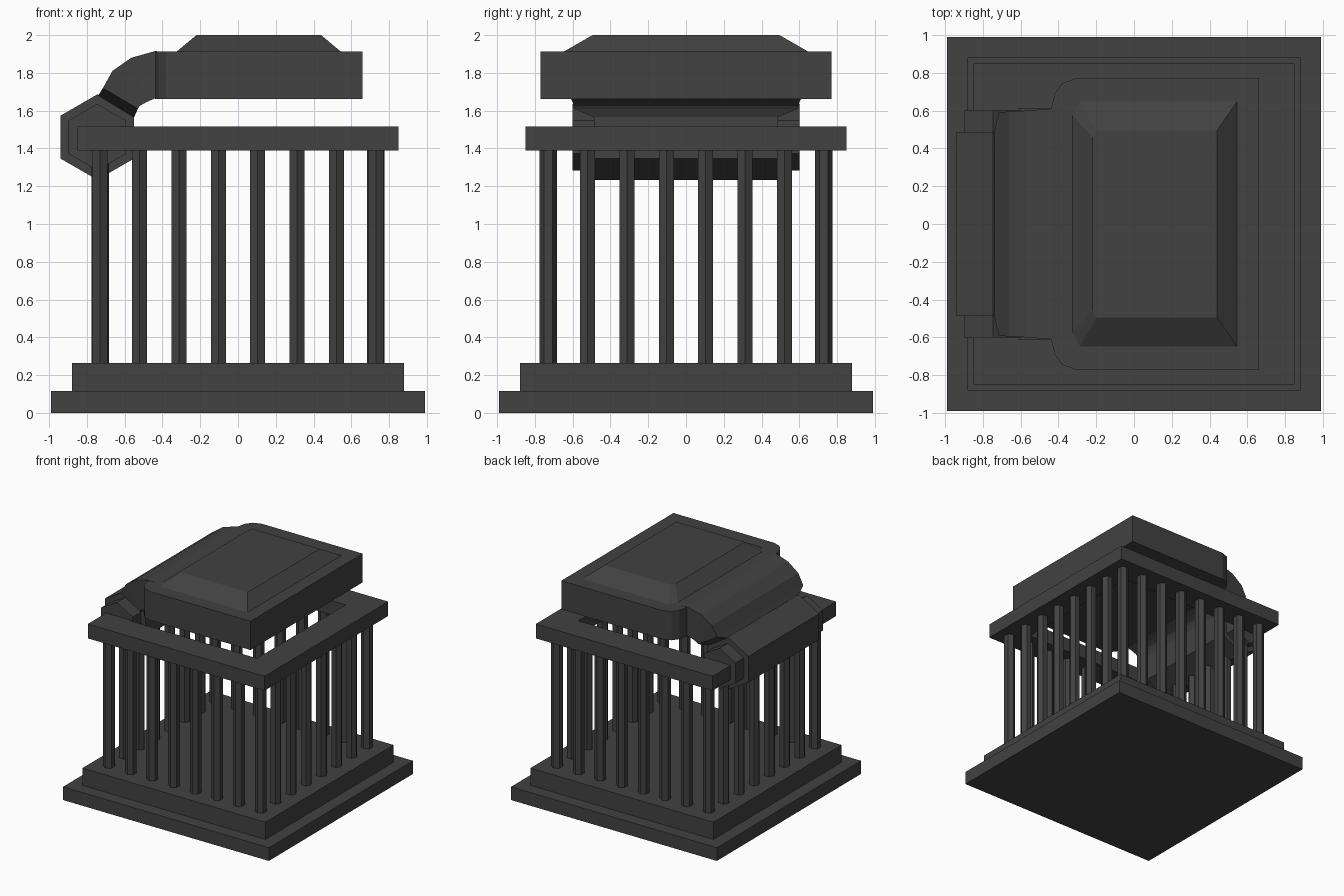
import bpy, math

if "Cube" in bpy.data.objects:
    bpy.data.objects.remove(bpy.data.objects["Cube"])

mat = bpy.data.materials.new("dark_grey")
mat.diffuse_color = (0.054, 0.054, 0.054, 1)
mat.use_nodes = True
mat.node_tree.nodes["Principled BSDF"].inputs["Base Color"].default_value = mat.diffuse_color


def make(name, verts, faces):
    me = bpy.data.meshes.new(name)
    me.from_pydata(verts, [], faces)
    me.materials.append(mat)
    ob = bpy.data.objects.new(name, me)
    bpy.context.collection.objects.link(ob)
    return ob


def loft(name, rings):
    """Skin a stack of equal-length rings and cap both ends."""
    n = len(rings[0])
    faces = [tuple(range(n))[::-1], tuple(range(n * (len(rings) - 1), n * len(rings)))]
    for r in range(len(rings) - 1):
        for i in range(n):
            j = (i + 1) % n
            faces.append((r*n + i, r*n + j, (r+1)*n + j, (r+1)*n + i))
    return make(name, [v for ring in rings for v in ring], faces)


def rect(x0, x1, y0, y1, z):
    return [(x0, y0, z), (x1, y0, z), (x1, y1, z), (x0, y1, z)]


# Stepped base
for name, h, z0, z1 in (("base_slab", 0.99, 0, 0.115), ("base_step", 0.88, 0.115, 0.265)):
    loft(name, [rect(-h, h, -h, h, z) for z in (z0, z1)])

# Square frame on top of the bars
o, i, zb, zt = 0.85, 0.61, 1.39, 1.515
rings = [rect(-o, o, -o, o, zb), rect(-o, o, -o, o, zt),
         rect(-i, i, -i, i, zt), rect(-i, i, -i, i, zb)]
make("top_frame", [v for r in rings for v in r],
     [(r*4 + k, r*4 + (k+1) % 4, ((r+1) % 4)*4 + (k+1) % 4, ((r+1) % 4)*4 + k)
      for r in range(4) for k in range(4)])


# Hexagonal bars on all four sides
def bar(x, y, turn):
    pts = [(x + 0.046*math.cos(turn + k*math.pi/3), y + 0.046*math.sin(turn + k*math.pi/3))
           for k in range(6)]
    loft("bar", [[(px, py, z) for px, py in pts] for z in (0.26, 1.395)])


spots = [-0.73 + 1.46*k/7 for k in range(8)]
for side in (-0.73, 0.73):
    for s in spots:
        bar(s, side, math.pi/2)
    for s in spots[1:-1]:
        bar(side, s, 0)

# Hexagonal hinge barrel with narrower pin ends
for name, r, h in (("hinge_barrel", 0.226, 0.487), ("hinge_pin", 0.176, 0.6)):
    loft(name, [[(-0.745 + r*math.sin(k*math.pi/3), y, 1.46 + r*math.cos(k*math.pi/3))
                 for k in range(6)] for y in (h, -h)][::-1])

# Curved neck from hinge to lid: top x, top z, bottom x, bottom z, half width
sections = [(-0.74, 1.68, -0.55, 1.565, 0.487),
            (-0.715, 1.72, -0.53, 1.61, 0.59),
            (-0.665, 1.81, -0.52, 1.625, 0.595),
            (-0.565, 1.88, -0.485, 1.645, 0.60),
            (-0.44, 1.915, -0.44, 1.665, 0.61),
            (-0.36, 1.912, -0.36, 1.663, 0.61)]
loft("lid_neck", [[(tx, -h, tz), (tx, h, tz), (bx, h, bz), (bx, -h, bz)]
                  for tx, tz, bx, bz, h in sections])

# Lid slab with rounded corners on the hinge side
half = [(-0.31, 0.77), (-0.38, 0.745), (-0.42, 0.69), (-0.44, 0.60)]
outline = [(0.66, -0.77), (0.66, 0.77)] + half + [(x, -y) for x, y in half[::-1]]
loft("lid", [[(x, y, z) for x, y in outline] for z in (1.662, 1.912)])

# Raised bevelled panel on the lid
low = [(0.55, -0.655), (0.55, 0.655), (-0.29, 0.655), (-0.33, 0.58), (-0.33, -0.58), (-0.29, -0.655)]
top = [(0.44, -0.495), (0.44, 0.495), (-0.20, 0.495), (-0.22, 0.46), (-0.22, -0.46), (-0.20, -0.495)]
loft("lid_panel", [[(x, y, 1.908) for x, y in low], [(x, y, 2.0) for x, y in top]])

# Consistent outward normals
import bmesh
for ob in bpy.data.objects:
    bm = bmesh.new()
    bm.from_mesh(ob.data)
    bmesh.ops.recalc_face_normals(bm, faces=bm.faces)
    bm.to_mesh(ob.data)
    bm.free()
